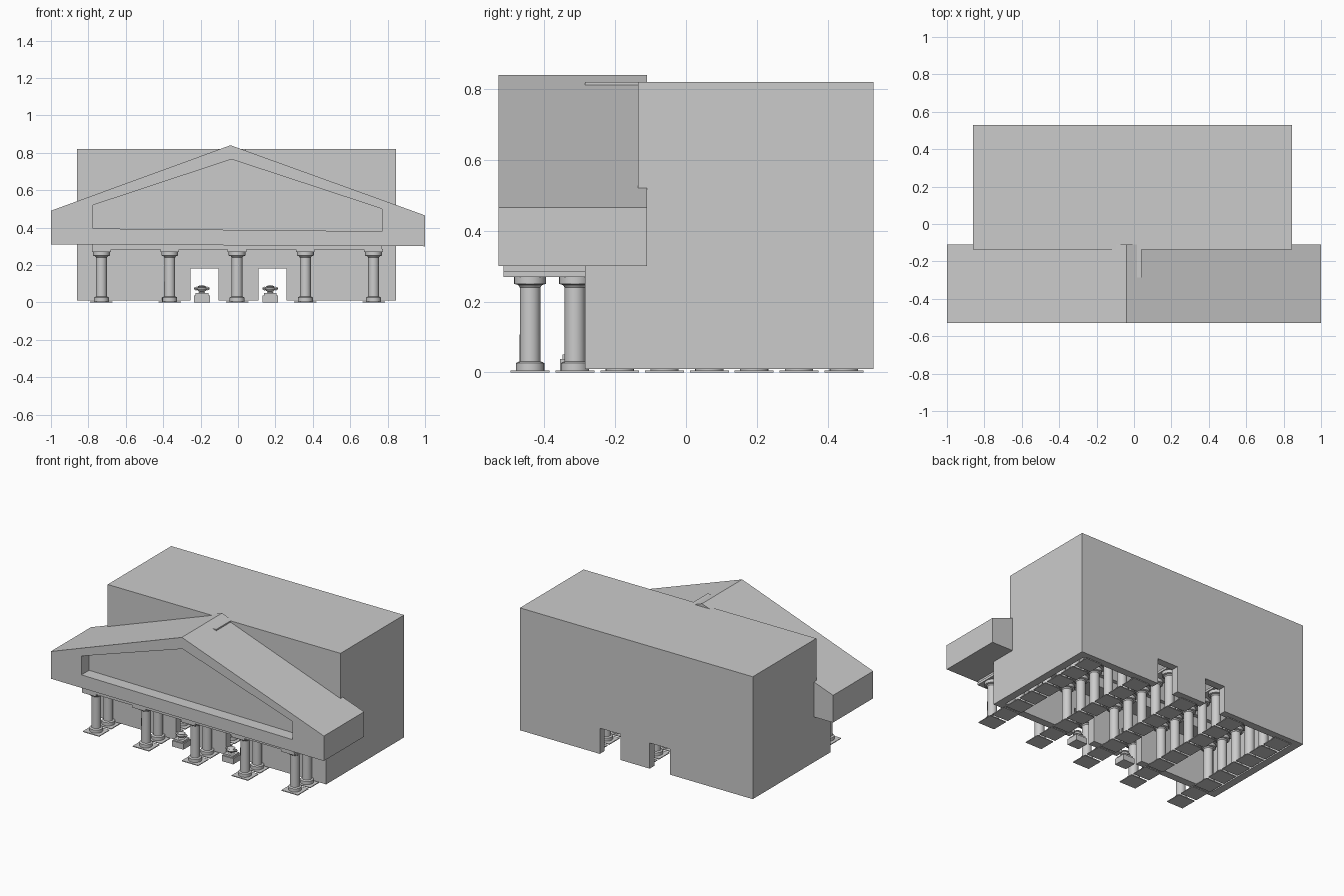
import bpy, bmesh, math
from mathutils import Vector

if "Cube" in bpy.data.objects:
    bpy.data.objects.remove(bpy.data.objects["Cube"], do_unlink=True)

stone = bpy.data.materials.new("pale_grey_stone")
stone.use_nodes = True
stone.diffuse_color = (0.6, 0.6, 0.6, 1)
stone.node_tree.nodes["Principled BSDF"].inputs["Base Color"].default_value = (0.6, 0.6, 0.6, 1)


def finish(name, bm, smooth=False):
    bmesh.ops.recalc_face_normals(bm, faces=bm.faces)
    mesh = bpy.data.meshes.new(name)
    bm.to_mesh(mesh)
    bm.free()
    mesh.materials.append(stone)
    ob = bpy.data.objects.new(name, mesh)
    bpy.context.collection.objects.link(ob)
    if smooth:
        bpy.ops.object.select_all(action='DESELECT')
        ob.select_set(True)
        bpy.context.view_layer.objects.active = ob
        bpy.ops.object.shade_smooth_by_angle(angle=math.radians(35))
    return ob


def prism(name, profile, axis, start, end):
    """Extrude a 2D profile along x (profile in y, z) or along y (profile in x, z)."""
    def point(a, b, t):
        return (t, a, b) if axis == 'x' else (a, t, b)
    bm = bmesh.new()
    face = bm.faces.new([bm.verts.new(point(a, b, start)) for a, b in profile])
    ext = bmesh.ops.extrude_face_region(bm, geom=[face])
    verts = [g for g in ext["geom"] if isinstance(g, bmesh.types.BMVert)]
    bmesh.ops.translate(bm, verts=verts, vec=Vector(point(0, 0, end - start)))
    return finish(name, bm)


def box(name, x0, x1, y0, y1, z0, z1):
    return prism(name, [(x0, z0), (x1, z0), (x1, z1), (x0, z1)], 'y', y0, y1)


def lathe(name, profile, x, y, steps=24):
    bm = bmesh.new()
    vs = [bm.verts.new((x + r, y, z)) for r, z in profile]
    es = [bm.edges.new(pair) for pair in zip(vs, vs[1:])]
    bmesh.ops.spin(bm, geom=vs + es, cent=(x, y, 0), axis=(0, 0, 1),
                   angle=math.tau, steps=steps, use_merge=True)
    bmesh.ops.remove_doubles(bm, verts=bm.verts, dist=0.0001)
    return finish(name, bm, smooth=True)


# Hall: hollow shell with two doorways through the front and back walls
LEFT, RIGHT, FRONT, BACK, BASE, TOP = -0.86, 0.845, -0.285, 0.53, 0.01, 0.82
UPPER, STEP, WALL = -0.135, 0.42, 0.05
DOORS = [(-0.255, -0.105), (0.11, 0.26)]


def wall_with_doors(height):
    pts = [(LEFT, BASE)]
    for a, b in DOORS:
        pts += [(a, BASE), (a, 0.18), (b, 0.18), (b, BASE)]
    return pts + [(RIGHT, BASE), (RIGHT, height), (LEFT, height)]


prism("hall_front_wall", wall_with_doors(STEP), 'y', FRONT, FRONT + WALL)
prism("hall_back_wall", wall_with_doors(TOP), 'y', BACK - WALL, BACK)
side = [(FRONT, BASE), (BACK, BASE), (BACK, TOP), (UPPER, TOP), (UPPER, STEP), (FRONT, STEP)]
prism("hall_left_wall", side, 'x', RIGHT - WALL, RIGHT)
prism("hall_right_wall", side, 'x', LEFT, LEFT + WALL)
box("hall_upper_front_wall", LEFT, RIGHT, UPPER, UPPER + WALL, STEP - WALL, TOP)
box("hall_ledge", LEFT, RIGHT, FRONT, UPPER + WALL, STEP - WALL, STEP)
box("hall_roof", LEFT, RIGHT, UPPER, BACK, TOP - WALL, TOP)
box("ridge_block", -0.03, 0.04, FRONT, UPPER, TOP - WALL, TOP)

# Pediment: gabled block with a recessed panel in its front
outer = [(-1, 0.31), (1, 0.3), (1, 0.465), (-0.04, 0.84), (-1, 0.49)]
inner = [(-0.775, 0.395), (0.77, 0.38), (0.77, 0.5), (-0.035, 0.765), (-0.775, 0.52)]
bm = bmesh.new()
loops = [[bm.verts.new((x, y, z)) for x, z in prof] for prof, y in
         ((outer, -0.11), (outer, -0.53), (inner, -0.53), (inner, -0.45))]
bm.faces.new(loops[0])
bm.faces.new(loops[-1])
for a, b in zip(loops, loops[1:]):
    for i in range(len(a)):
        j = (i + 1) % len(a)
        bm.faces.new((a[i], a[j], b[j], b[i]))
finish("pediment", bm)

# Lintel across the porch
box("porch_lintel", -0.78, 0.77, -0.515, FRONT, 0.284, 0.315)

# Colonnade: five rows running from the porch to the back of the hall
column = [(0, 0.004), (0.04, 0.004), (0.04, 0.026), (0.036, 0.029), (0.0295, 0.031),
          (0.029, 0.24), (0.034, 0.247), (0.045, 0.25), (0.045, 0.271), (0, 0.271)]
for x in (-0.73, -0.365, -0.005, 0.36, 0.725):
    box("row_beam", x - 0.05, x + 0.05, -0.515, BACK - 0.02, 0.27, 0.286)
    for i in range(8):
        y = -0.44 + i * 0.1265
        box("column_plinth", x - 0.06, x + 0.06, y - 0.055, y + 0.055, 0, 0.005)
        lathe("column", column, x, y)

# Urns with round handles on pedestals, before each doorway
urn = [(0, 0.048), (0.022, 0.048), (0.012, 0.056), (0.024, 0.064), (0.028, 0.072),
       (0.02, 0.08), (0.024, 0.084), (0.012, 0.09), (0, 0.092)]
for x in (-0.193, 0.172):
    y = -0.315
    box("pedestal", x - 0.042, x + 0.042, y - 0.04, y + 0.04, 0, 0.038)
    box("pedestal_cap", x - 0.034, x + 0.034, y - 0.034, y + 0.034, 0.038, 0.05)
    lathe("urn", urn, x, y, 16)
    for s in (-1, 1):
        knob = [(0, 0.064), (0.008, 0.067), (0.011, 0.074), (0.008, 0.081), (0, 0.084)]
        lathe("urn_handle", knob, x + s * 0.031, y, 10)
